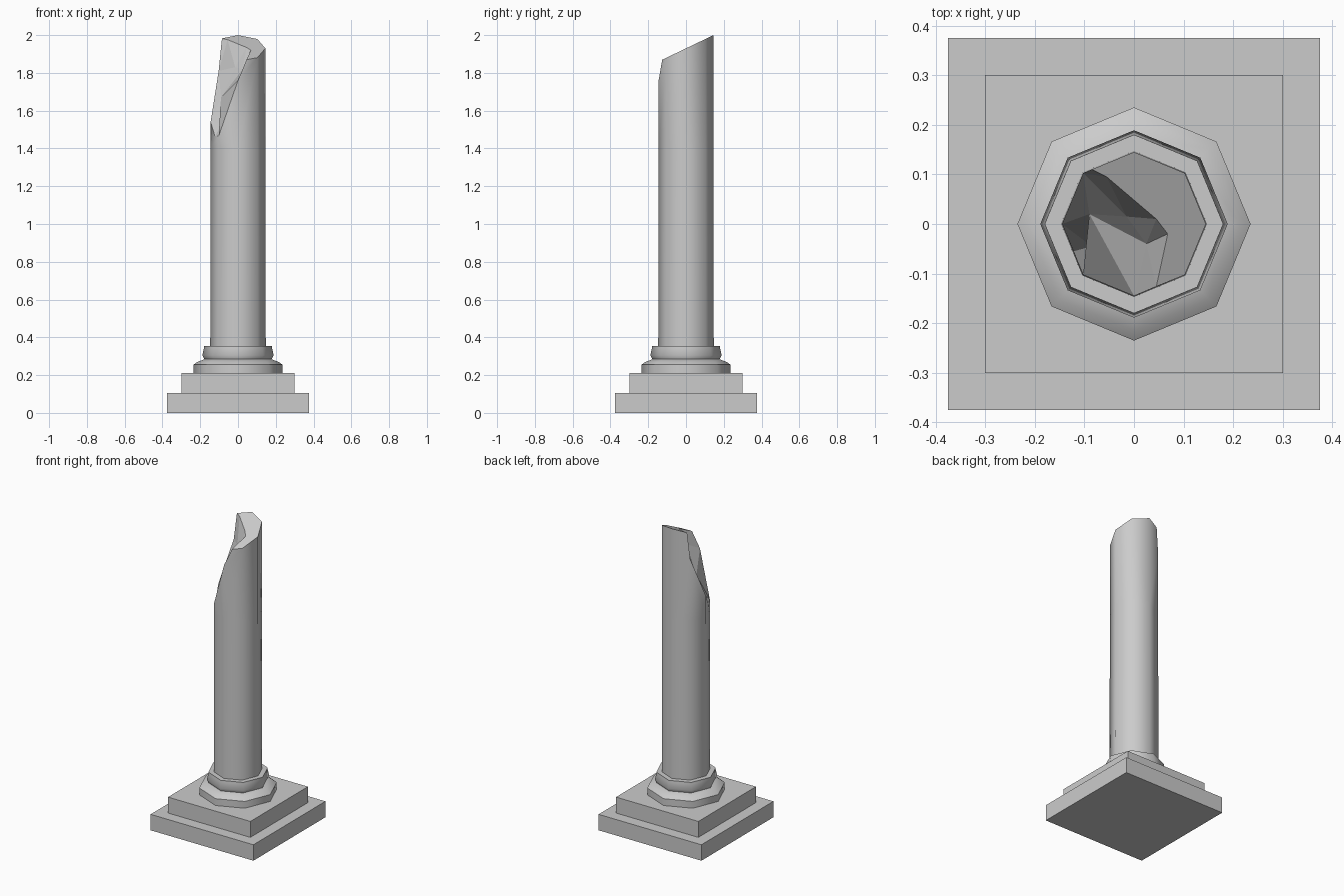
import bpy, bmesh
from math import cos, sin, pi, radians

cube = bpy.data.objects.get("Cube")
if cube:
    bpy.data.objects.remove(cube)

stone = bpy.data.materials.new("grey stone")
stone.use_nodes = True
GREY = (0.6, 0.6, 0.6, 1)
stone.diffuse_color = GREY
stone.node_tree.nodes["Principled BSDF"].inputs["Base Color"].default_value = GREY


def finish(name, bm, sharp_angle=None):
    mesh = bpy.data.meshes.new(name)
    bmesh.ops.recalc_face_normals(bm, faces=bm.faces)
    bm.to_mesh(mesh)
    bm.free()
    mesh.materials.append(stone)
    if sharp_angle:
        mesh.shade_smooth()
        mesh.set_sharp_from_angle(angle=radians(sharp_angle))
    ob = bpy.data.objects.new(name, mesh)
    bpy.context.scene.collection.objects.link(ob)


def ring(bm, r, z):
    return [bm.verts.new((r * cos(i * pi / 4), r * sin(i * pi / 4), z)) for i in range(8)]


def bridge(bm, low, high):
    return [bm.faces.new((low[i - 1], low[i], high[i], high[i - 1])) for i in range(8)]


def slab(name, width, z0, z1):
    bm = bmesh.new()
    bmesh.ops.create_cube(bm, size=1)
    bmesh.ops.scale(bm, vec=(width, width, z1 - z0), verts=bm.verts)
    bmesh.ops.translate(bm, vec=(0, 0, (z0 + z1) / 2), verts=bm.verts)
    finish(name, bm)


def moulding(name, profile):
    bm = bmesh.new()
    rings = [ring(bm, r, z) for r, z in profile]
    for low, high in zip(rings, rings[1:]):
        bridge(bm, low, high)
    bm.faces.new(rings[0])
    bm.faces.new(rings[-1])
    finish(name, bm, 50)


# Square steps and eight-sided mouldings
slab("lower_step", 0.75, 0, 0.105)
slab("upper_step", 0.6, 0.105, 0.21)
moulding("base_moulding", [(0.235, 0.21), (0.235, 0.255), (0.215, 0.27), (0.175, 0.285)])
moulding("collar", [(0.175, 0.28), (0.189, 0.305), (0.18, 0.345), (0.18, 0.355)])

# Broken shaft: eight sides with an uneven rim
bm = bmesh.new()
R = 0.145
foot, waist = ring(bm, 0.147, 0.35), ring(bm, R, 1.4)
sides = bridge(bm, foot, waist)
slope = lambda y: 1.93 + 0.48 * y
east, ne, north, nw, west, sw, south, se = ring(bm, R, 0)
for v in (east, ne, north, se):
    v.co.z = slope(v.co.y)
for v, z in ((nw, 1.81), (west, 1.54), (sw, 1.465), (south, 1.76)):
    v.co.z = z


def point(x, y, z=None):
    return bm.verts.new((x, y, slope(y) if z is None else z))


# Extra rim points where the break crosses a side
tip = point(-0.085, 0.11)
lip = point(0.045, -0.126)
low = point(-0.122, -0.055, 1.465)
rim = [[east], [ne], [north], [tip, nw], [west], [low, sw], [south], [lip, se]]
for i in range(8):
    j = (i + 1) % 8
    sides.append(bm.faces.new([waist[j], waist[i], rim[i][-1]] + rim[j]))
for f in sides:
    f.smooth = True
bm.faces.new(foot)

# Sloping top and the scooped break
a, b, c = point(-0.055, 0.095), point(0.045, 0.01), point(0.068, -0.02)
bm.faces.new([tip, north, ne, east, se, lip, c, b, a][::-1])
p = point(-0.09, 0.02, 1.67)
q = point(-0.015, 0.015, 1.83)
t = point(0.025, -0.04, 1.82)
r = point(-0.085, -0.045, 1.53)
for tri in ((nw, west, p), (nw, p, q), (nw, q, a), (nw, a, tip), (a, q, b), (q, t, b),
            (b, t, c), (c, t, lip), (t, south, lip), (q, p, t), (p, south, t),
            (p, sw, south), (p, r, sw), (r, low, sw), (r, west, low), (r, p, west)):
    bm.faces.new(tri)
finish("broken_shaft", bm)
